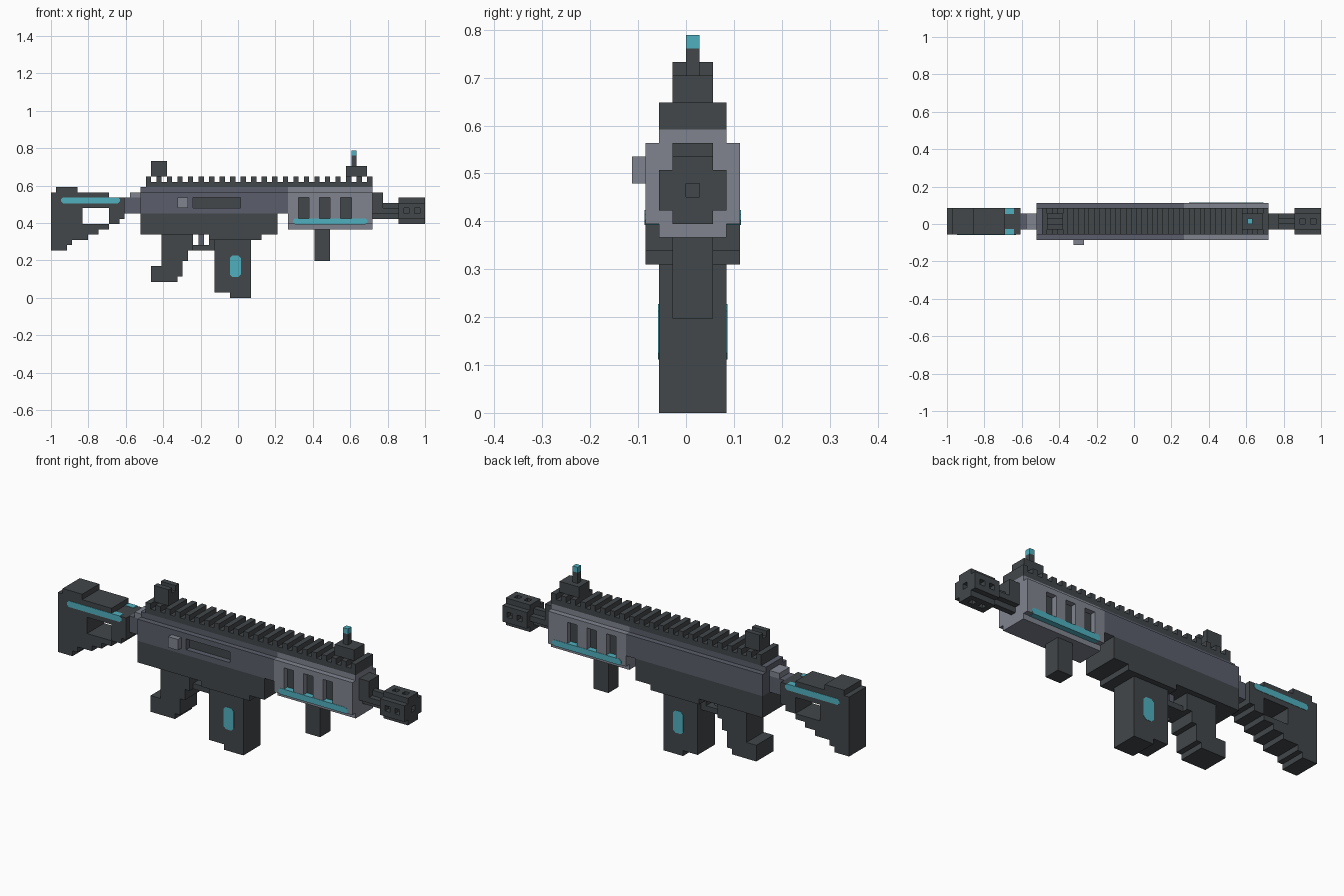
import bpy
import bmesh
from mathutils import Vector

cube = bpy.data.objects.get("Cube")
if cube:
    bpy.data.objects.remove(cube, do_unlink=True)

# Block grid: the whole model is built on cells of this size
CELL = 2 / 71
ORIGIN = Vector((-1, -4 * CELL, 0))

# Cell ranges across the thickness (y), all sharing one centre plane
WIDE, MID, SLIM, CORE = (1, 8), (2, 7), (3, 6), (4, 5)
FRONT_SKIN, FRONT_INNER = (1, 2), (2, 3)
BACK_SKIN, BACK_INNER = (7, 8), (6, 7)


def material(name, hex_code):
    def linear(c):
        return c / 12.92 if c <= 0.04045 else ((c + 0.055) / 1.055) ** 2.4
    rgb = [linear(v / 255) for v in bytes.fromhex(hex_code)]
    mat = bpy.data.materials.new(name)
    mat.use_nodes = True
    mat.diffuse_color = (*rgb, 1)
    mat.node_tree.nodes["Principled BSDF"].inputs["Base Color"].default_value = (*rgb, 1)
    return mat


DARK = material("charcoal", "42474A")
SLATE = material("slate grey", "5B5E6B")
LIGHT = material("light grey", "80848F")
CYAN = material("cyan", "50B0BE")


def finish(bm, name, mat):
    bmesh.ops.recalc_face_normals(bm, faces=bm.faces)
    mesh = bpy.data.meshes.new(name)
    bm.to_mesh(mesh)
    bm.free()
    mesh.materials.append(mat)
    obj = bpy.data.objects.new(name, mesh)
    bpy.context.collection.objects.link(obj)
    return obj


def cells(boxes):
    """Cells filled by boxes given as (x0, x1, y range, z0, z1)."""
    return {(x, y, z) for x0, x1, span, z0, z1 in boxes
            for x in range(x0, x1) for y in range(*span) for z in range(z0, z1)}


def part(name, mat, boxes, cuts=()):
    """Outer skin of the union of boxes, less the cuts."""
    solid = cells(boxes) - cells(cuts)
    bm = bmesh.new()
    for cell in solid:
        for axis in range(3):
            for side in (0, 1):
                near = list(cell)
                near[axis] += 2 * side - 1
                if tuple(near) in solid:
                    continue
                ring = []
                for a, b in ((0, 0), (1, 0), (1, 1), (0, 1)):
                    p = Vector(cell)
                    p[axis] += side
                    p[(axis + 1) % 3] += a
                    p[(axis + 2) % 3] += b
                    ring.append(bm.verts.new(ORIGIN + p * CELL))
                if not side:
                    ring.reverse()
                bm.faces.new(ring)
    bmesh.ops.remove_doubles(bm, verts=bm.verts, dist=CELL / 10)
    bmesh.ops.dissolve_limit(bm, angle_limit=0.01, verts=bm.verts, edges=bm.edges)
    return finish(bm, name, mat)


def inlay(name, x0, x1, z0, z1, span, cut):
    """Coloured strip with clipped corners, just proud of the surface."""
    e = 0.06
    x0, x1, z0, z1 = x0 - e, x1 + e, z0 - e, z1 + e
    outline = [(x0 + cut, z0), (x1 - cut, z0), (x1, z0 + cut), (x1, z1 - cut),
               (x1 - cut, z1), (x0 + cut, z1), (x0, z1 - cut), (x0, z0 + cut)]
    bm = bmesh.new()
    low, high = ([bm.verts.new(ORIGIN + Vector((x, y, z)) * CELL) for x, z in outline]
                 for y in (span[0] - e, span[1] + e))
    bm.faces.new(low)
    bm.faces.new(high)
    for i in range(len(low)):
        j = (i + 1) % len(low)
        bm.faces.new((low[i], low[j], high[j], high[i]))
    return finish(bm, name, CYAN)


# Shoulder stock with stepped underside and open window
part("stock", DARK, [
    (0, 14, MID, 14, 19), (0, 11, MID, 19, 20), (1, 5, MID, 20, 21),
    (0, 11, MID, 13, 14), (0, 9, MID, 12, 13), (0, 7, MID, 11, 12),
    (0, 4, MID, 10, 11), (0, 3, MID, 9, 10)],
    cuts=[(6, 11, MID, 14, 17), (13, 14, MID, 14, 15)])
part("stock_tube", SLATE, [(14, 17, SLIM, 16, 19)])
part("stock_latch", LIGHT, [(15, 17, SLIM, 19, 20)])

# Upper receiver with an ejection port on the front side only
part("upper_receiver", SLATE, [(17, 45, WIDE, 16, 20), (17, 45, MID, 20, 21)],
     cuts=[(27, 36, (1, 3), 17, 19)])
part("ejection_port", DARK, [(27, 36, FRONT_INNER, 17, 19)])
part("charging_handle", LIGHT, [(24, 26, (0, 1), 17, 19)])

# Lower receiver, grip, trigger and magazine
part("lower_receiver", DARK, [(17, 43, WIDE, 12, 16), (30, 40, WIDE, 11, 12)])
part("grip", DARK, [
    (21, 27, MID, 9, 12), (21, 26, MID, 7, 9), (21, 25, MID, 4, 7),
    (19, 24, MID, 3, 6)])
part("trigger_guard", DARK, [(27, 31, SLIM, 9, 10), (30, 31, SLIM, 10, 11)])
part("trigger", SLATE, [(28, 29, CORE, 10, 12)])
part("magazine", DARK, [(31, 38, MID, 1, 11), (34, 38, MID, 0, 1)])

# Handguard with three dark-backed slots on each side
SLOTS = (47, 51, 55)
part("handguard", LIGHT, [(45, 61, WIDE, 14, 20), (45, 61, MID, 13, 21)],
     cuts=[(x, x + 2, span, 15, 19) for x in SLOTS for span in ((1, 3), (6, 8))])
part("slot_backing", DARK, [(x, x + 2, span, 15, 19)
                            for x in SLOTS for span in (FRONT_INNER, BACK_INNER)])
part("foregrip", DARK, [(50, 53, SLIM, 7, 13)])

# Toothed top rail and sights
part("top_rail", DARK, [(18, 61, MID, 21, 22)]
     + [(x, x + 1, MID, 22, 23) for x in range(18, 61, 2)])
part("rear_sight", DARK, [(19, 22, SLIM, 23, 26)], cuts=[(19, 22, CORE, 25, 26)])
part("front_sight", DARK, [(56, 60, SLIM, 23, 25), (57, 58, CORE, 25, 27)])
part("front_sight_tip", CYAN, [(57, 58, CORE, 27, 28)])

# Barrel, gas block and vented muzzle
part("barrel", DARK, [(61, 66, CORE, 15, 18), (61, 66, SLIM, 16, 17)])
part("gas_block", DARK, [(61, 63, SLIM, 17, 20)], cuts=[(61, 63, CORE, 17, 18)])
VENTS = (67, 69)
part("muzzle", DARK, [(66, 71, SLIM, 14, 19), (66, 71, MID, 15, 18)],
     cuts=[(70, 71, CORE, 16, 17)]
     + [(x, x + 1, span, 16, 17) for x in VENTS for span in (FRONT_INNER, BACK_INNER)]
     + [(x, x + 1, CORE, z, z + 1) for x in VENTS for z in (14, 18)])

# Cyan inlays, repeated on both sides
for side, outer, inner in (("front", FRONT_SKIN, FRONT_INNER),
                           ("back", BACK_SKIN, BACK_INNER)):
    inlay("stock_stripe_" + side, 2, 13, 18, 19, inner, 0.35)
    inlay("handguard_stripe_" + side, 46, 60, 14, 15, outer, 0.35)
    inlay("magazine_badge_" + side, 34, 36, 4, 8, inner, 0.5)
